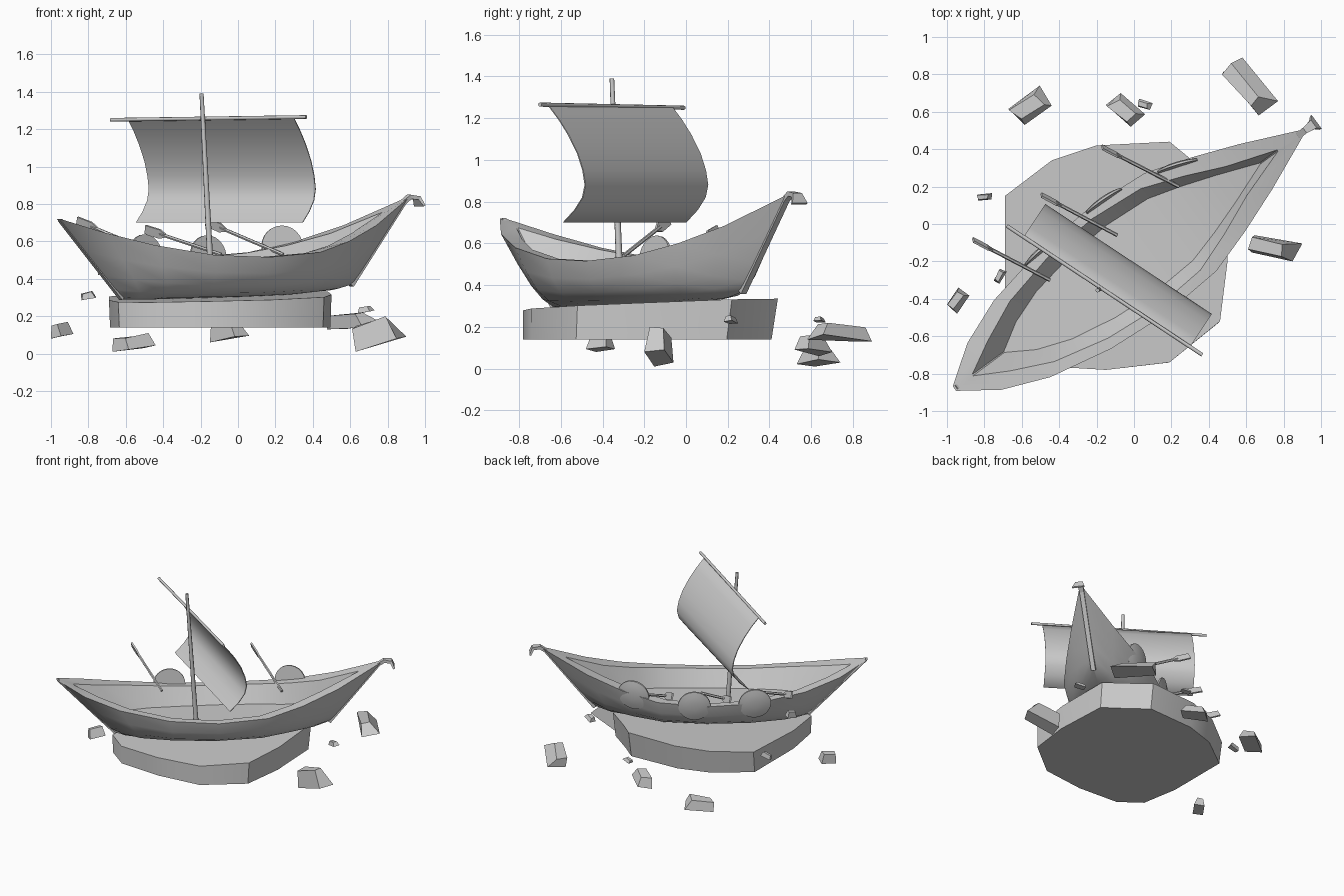
import bpy, bmesh, math, random
from mathutils import Vector, Matrix

if "Cube" in bpy.data.objects:
    bpy.data.objects.remove(bpy.data.objects["Cube"])

AX, NX = Vector((.805, .593, 0)), Vector((.593, -.805, 0))   # ship length / starboard
ORIGIN = Vector((-.96, -.88, 0))

def ship(s, t, z):
    return ORIGIN + AX * s + NX * t + Vector((0, 0, z))

def lerp(a, b, f):
    return a + (b - a) * f

def make(name, verts, faces, smooth=None):
    bm = bmesh.new()
    vs = [bm.verts.new(v) for v in verts]
    for f in faces:
        bm.faces.new([vs[i] for i in f])
    bmesh.ops.recalc_face_normals(bm, faces=bm.faces)
    me = bpy.data.meshes.new(name)
    bm.to_mesh(me)
    bm.free()
    ob = bpy.data.objects.new(name, me)
    bpy.context.collection.objects.link(ob)
    if smooth:
        bpy.ops.object.select_all(action='DESELECT')
        ob.select_set(True)
        bpy.context.view_layer.objects.active = ob
        bpy.ops.object.shade_smooth_by_angle(angle=math.radians(smooth))
    return ob

def loft(name, loops, caps=True, extra=(), smooth=None):
    n = len(loops[0])
    faces = [(r*n + i, r*n + (i+1) % n, (r+1)*n + (i+1) % n, (r+1)*n + i)
             for r in range(len(loops) - 1) for i in range(n)]
    if caps:
        faces += [tuple(range(n)), tuple((len(loops)-1)*n + i for i in range(n))]
    return make(name, [v for l in loops for v in l], faces + list(extra), smooth)

def rod(name, a, b, r0, r1, sides=8):
    a, b = Vector(a), Vector(b)
    q = (b - a).to_track_quat('Z', 'Y')
    ring = lambda p, r: [p + q @ Vector((r*math.cos(k*math.tau/sides), r*math.sin(k*math.tau/sides), 0))
                         for k in range(sides)]
    return loft(name, [ring(a, r0), ring(b, r1)], smooth=50)

# hull stations: rail s, half beam, rail z, keel s, keel z, floor z
ST = [(0, .015, .72, .42, .29, .43), (.2, .155, .645, .5, .288, .42), (.45, .255, .58, .62, .29, .41),
      (.8, .325, .527, .85, .295, .40), (1.15, .35, .516, 1.15, .30, .40), (1.5, .325, .542, 1.45, .31, .41),
      (1.75, .245, .60, 1.65, .325, .43), (2.0, .15, .685, 1.82, .34, .47), (2.31, .015, .83, 1.95, .37, .54)]
SEC = [(1, 1), (.6, .94), (.3, .83), (.12, .65), (.03, .4), (0, 0)]   # height, width fractions

def rail_z(s):
    for a, b in zip(ST, ST[1:]):
        if s <= b[0]:
            return lerp(a[2], b[2], (s - a[0]) / (b[0] - a[0]))
    return ST[-1][2]

loops = []
for rs, b, zr, ks, zk, zf in ST:
    side = [(lerp(ks, rs, f), b * w, lerp(zk, zr, f)) for f, w in SEC]
    si, ti = .12 + rs / 2.31 * 2.026, max(b - .055, .004)
    sf, tf = .33 + rs / 2.31 * 1.70, max(.66 * b - .01, .003)
    pts = side + [(s, -t, z) for s, t, z in side[-2::-1]]
    pts += [(si, -ti, rail_z(si)), (sf, -tf, zf), (sf, tf, zf), (si, ti, rail_z(si))]
    loops.append([ship(*p) for p in pts])
ends = []
for o in (0, 15 * (len(ST) - 1)):
    ends += [tuple(o + j for j in (i, i+1, 9-i, 10-i)) for i in range(4)]
    ends += [(o+4, o+5, o+6), (o, o+10, o+11, o+14), (o+14, o+11, o+12, o+13)]
loft("hull", loops, caps=False, extra=ends, smooth=35)

# stem posts and the curled bow head: (s, z, half width, half thickness)
def ribbon(name, path):
    out = []
    for i, (s, z, w, h) in enumerate(path):
        p, q = path[max(i-1, 0)], path[min(i+1, len(path)-1)]
        d = Vector((q[0]-p[0], q[1]-p[1])).normalized()
        a, b = (s - d.y*h, z + d.x*h), (s + d.y*h, z - d.x*h)
        out.append([ship(a[0], -w, a[1]), ship(a[0], w, a[1]), ship(b[0], w, b[1]), ship(b[0], -w, b[1])])
    loft(name, out)

ribbon("bow_post", [(1.94, .365, .016, .012), (2.29, .81, .016, .012), (2.33, .838, .018, .012),
                    (2.38, .832, .026, .011), (2.40, .79, .045, .006)])
ribbon("stern_post", [(.42, .292, .014, .008), (.01, .715, .012, .008)])

# mast and yard
rod("mast", (-.143, -.315, .39), (-.195, -.355, 1.39), .017, .011)
YA, YB = Vector((-.68, -.01, 1.25)), Vector((.365, -.70, 1.265))
rod("yard", YA, YB, .010, .010)

# billowing sail: a thin closed profile stretched along the yard
PROF = [(0, 1.258), (.06, 1.19), (.112, 1.12), (.165, 1.03), (.195, .95), (.208, .88),
        (.193, .82), (.148, .76), (.082, .70)]
A, B = YA.lerp(YB, .086), YA.lerp(YB, .938)
out_dir = Vector((.55, .835, 0))
outline = [(d + .003, z) for d, z in PROF] + [(d - .003, z) for d, z in reversed(PROF)]
loft("sail", [[Vector((e.x, e.y, z)) + out_dir * d for d, z in outline] for e in (A, B)], smooth=50)

# gently domed shields along the port rail: s, t, z, yaw in degrees
for i, (s, t, z, yaw) in enumerate([(.81, -.315, .523, -4), (1.24, -.335, .518, 2), (1.67, -.25, .57, 20)]):
    c = ship(s, t, z)
    n = Matrix.Rotation(math.radians(-yaw), 3, 'Z') @ -NX
    n = (n - Vector((0, 0, .12))).normalized()
    q = n.to_track_quat('Z', 'Y')
    rings = [[c + q @ Vector((r*math.cos(k*math.tau/24), r*math.sin(k*math.tau/24), h)) for k in range(24)]
             for r, h in ((.115, -.008), (.115, .004), (.075, .014), (.03, .019))]
    loft(f"shield_{i+1}", rings, smooth=40)

# oars with flat blades, edge towards the starboard side
VIEW = Vector((.61, -.61, .5))
for i, (a, b) in enumerate([((-.86, -.085, .71), (-.45, -.30, .54)),
                            ((-.495, .155, .665), (-.09, -.06, .53)),
                            ((-.17, .41, .705), (.24, .20, .53))]):
    a, b = Vector(a), Vector(b)
    d = (b - a).normalized()
    side = (VIEW - d * VIEW.dot(d)).normalized()
    up = side.cross(d) * .006
    rod(f"oar_shaft_{i+1}", a + d*.09, b, .010, .010, 6)
    sect = lambda k, w: [a + d*k - side*w - up, a + d*k + side*w - up, a + d*k + side*w + up, a + d*k - side*w + up]
    loft(f"oar_blade_{i+1}", [sect(0, .024), sect(.09, .026), sect(.125, .010)])

# faceted base slab with a tilted top
RIM = [(-.69, .15), (-.44, .34), (-.2, .42), (.19, .44), (.30, .35), (.48, .22), (.5, -.2), (.46, -.52),
       (.19, -.74), (-.15, -.78), (-.48, -.76), (-.64, -.64), (-.69, -.35)]
top = [Vector((x, y, .305 + .04*(y + .17) + .02*(x + .1))) for x, y in RIM]
bottom = [Vector((-.1 + (x + .1)*.99, -.77 + (y + .77)*.975, .14)) for x, y in RIM]
loft("base", [bottom, top], smooth=40)

# loose rocks: x range, y range, z range, yaw in degrees, slenderness
ROCKS = [(-.67, -.44, .53, .74, .01, .11, 40, .75), (-.15, .06, .52, .70, .06, .16, -45, .75),
         (.02, .10, .61, .67, .22, .25, -15, .6), (.47, .77, .58, .89, .13, .22, -52, .42),
         (.61, .90, -.20, -.06, .01, .20, -12, .5), (-.84, -.76, .125, .165, .285, .335, 5, .6),
         (-.75, -.68, -.32, -.24, .42, .48, 60, .6), (-1.0, -.88, -.48, -.34, .08, .17, 60, .6),
         (.64, .73, .18, .25, .215, .255, -20, .6)]
random.seed(4)
for i, (x0, x1, y0, y1, z0, z1, yaw, slim) in enumerate(ROCKS):
    rot = Matrix.Rotation(-.25, 3, 'Y') @ Matrix.Rotation(math.radians(yaw), 3, 'Z')
    j = lambda: random.uniform(.75, 1.1)
    raw = [rot @ Vector((x*j()*(1.2 - .2*z), y*j()*slim*(1 - .25*z), z*j()*.7))
           for z in (-1, 1) for x, y in ((-1, -1), (1, -1), (1, 1), (-1, 1))]
    lo = [min(v[k] for v in raw) for k in range(3)]
    hi = [max(v[k] for v in raw) for k in range(3)]
    box = ((x0, x1), (y0, y1), (z0, z1))
    pts = [Vector([lerp(*box[k], (v[k]-lo[k]) / (hi[k]-lo[k])) for k in range(3)]) for v in raw]
    loft(f"rock_{i+1}", [pts[:4], pts[4:]])
